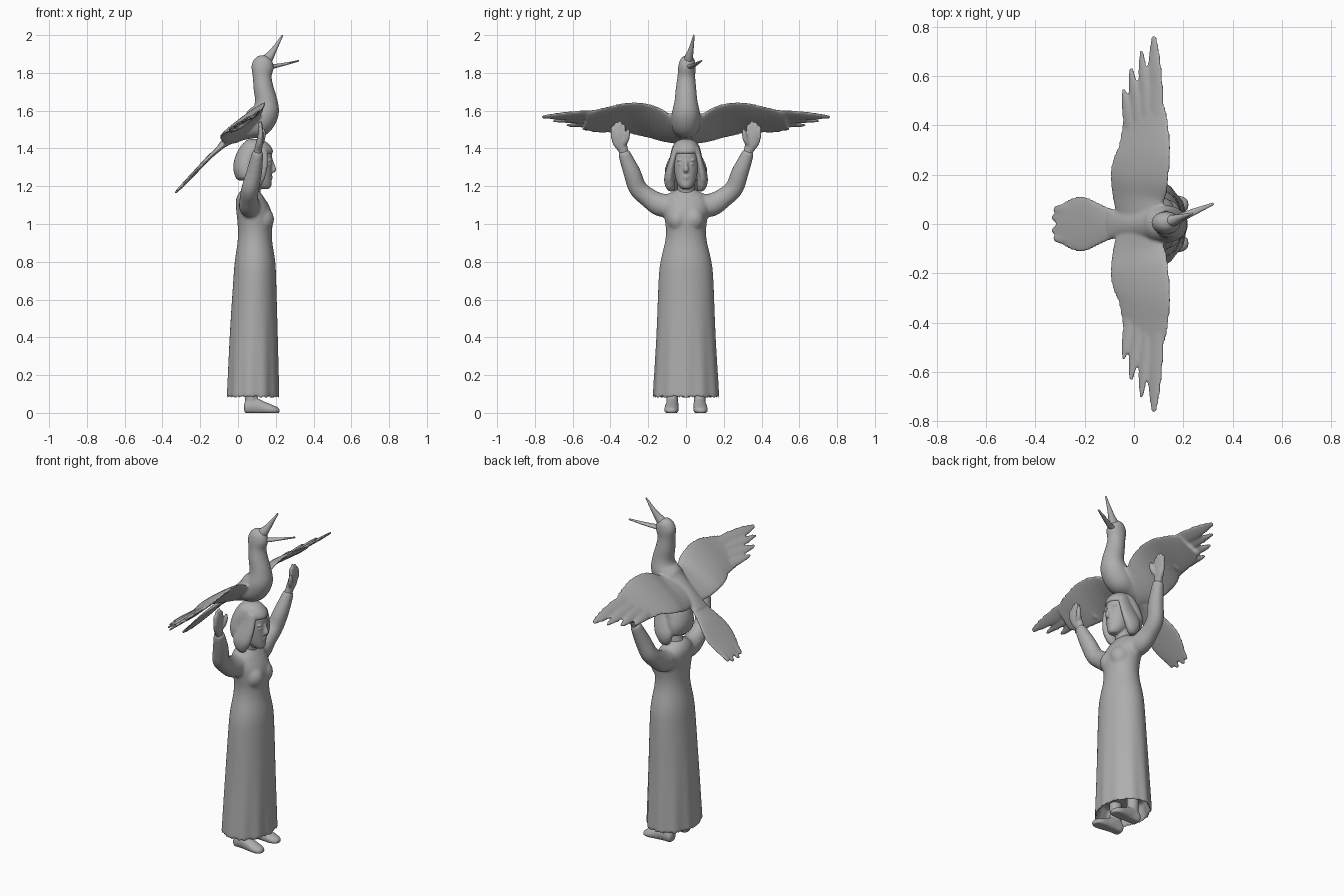
import bpy, bmesh, math
from mathutils import Vector, Matrix

# Dark grey stone
stone = bpy.data.materials.new("stone")
stone.diffuse_color = (.42, .42, .42, 1)


def spline(pts, sub):
    """Catmull-Rom resampling of station tuples."""
    out = []
    for i in range(len(pts) - 1):
        a, b, c, d = (pts[max(i - 1, 0)], pts[i], pts[i + 1], pts[min(i + 2, len(pts) - 1)])
        for s in range(sub):
            t = s / sub
            out.append([0.5 * (2 * q + (r - p) * t + (2 * p - 5 * q + 4 * r - w) * t * t
                               + (3 * q - p - 3 * r + w) * t ** 3)
                        for p, q, r, w in zip(a, b, c, d)])
    return out + [list(pts[-1])]


def loft(bm, pts, ref=(0, 1, 0), across=None, n=28, sub=5, wave=None):
    """Skin ellipses (x, y, z, r_across, r_ref) along a path and cap both ends."""
    rows = spline(pts, sub)
    rings = []
    for i, (x, y, z, ru, rv) in enumerate(rows):
        v = Vector(ref).normalized()
        if across:
            u = Vector(across)
        else:
            t = (Vector(rows[min(i + 1, len(rows) - 1)][:3]) - Vector(rows[max(i - 1, 0)][:3])).normalized()
            v = (v - t * v.dot(t)).normalized()
            u = v.cross(t)
        ring = []
        for k in range(n):
            a = 2 * math.pi * k / n
            f = 1 + (wave(z, a) if wave else 0)
            p = Vector((x, y, z)) + f * (u * max(ru, .001) * math.cos(a) + v * max(rv, .001) * math.sin(a))
            p.z = max(p.z, 0)
            ring.append(bm.verts.new(p))
        rings.append(ring)
    for a, b in zip(rings, rings[1:]):
        for k in range(n):
            bm.faces.new((a[k], a[(k + 1) % n], b[(k + 1) % n], b[k]))
    bm.faces.new(rings[0][::-1])
    bm.faces.new(rings[-1])


def stack(bm, levels, **kw):
    """Horizontal ellipses from (z, x_back, x_front, half_width)."""
    loft(bm, [((b + f) / 2, 0, z, (f - b) / 2, w) for z, b, f, w in levels], across=(1, 0, 0), **kw)


def ball(bm, c, r):
    bmesh.ops.create_uvsphere(bm, u_segments=24, v_segments=16, radius=1,
                              matrix=Matrix.Translation(c) @ Matrix.Diagonal((*r, 1)))


def make(name, bm, voxel=.006, smooth=3):
    """Turn overlapping lofts into one fused, smooth object."""
    bmesh.ops.recalc_face_normals(bm, faces=bm.faces)
    me = bpy.data.meshes.new(name)
    bm.to_mesh(me)
    bm.free()
    me.materials.append(stone)
    for p in me.polygons:
        p.use_smooth = True
    ob = bpy.data.objects.new(name, me)
    bpy.context.collection.objects.link(ob)
    if voxel:
        m = ob.modifiers.new("fuse", 'REMESH')
        m.mode, m.voxel_size, m.use_smooth_shade = 'VOXEL', voxel, True
        s = ob.modifiers.new("soften", 'SMOOTH')
        s.factor, s.iterations = .5, smooth


# Gown with a hollow, folded hem
bm = bmesh.new()
folds = lambda z, a: .025 * max(0, 1 - z / .6) * math.cos(11 * a + .6 * math.sin(2 * a))
stack(bm, [(.17, -.03, .185, .14), (.12, -.04, .195, .153), (.085, -.052, .207, .166), (.085, -.06, .216, .174),
           (.13, -.058, .215, .172), (.4, -.045, .21, .157), (.7, -.025, .202, .145), (.8, -.017, .197, .135),
           (.9, -.003, .182, .112), (.96, 0, .18, .106), (1.02, -.004, .184, .112), (1.08, -.01, .172, .122),
           (1.13, -.01, .145, .115), (1.165, .005, .12, .08), (1.185, .03, .1, .045)], n=96, sub=5, wave=folds)
for s in (1, -1):
    ball(bm, (.125, s * .043, 1.025), (.066, .058, .068))
    # Sleeves
    loft(bm, [(.065, s * .05, 1.1, .06, .055), (.06, s * .13, 1.1, .062, .055), (.058, s * .2, 1.14, .052, .048),
              (.065, s * .255, 1.19, .049, .046), (.085, s * .285, 1.27, .046, .042),
              (.1, s * .318, 1.35, .036, .033), (.106, s * .33, 1.385, .03, .028)], ref=(1, 0, 0))
# Neckline edge
loft(bm, [(.07, -.085, 1.165, .006, .006), (.12, -.065, 1.14, .006, .006), (.153, 0, 1.11, .006, .006),
          (.12, .065, 1.14, .006, .006), (.07, .085, 1.165, .006, .006)], ref=(1, 0, 0), n=10)
make("gown", bm, .009, 4)

# Hands: closed fingers with separate thumbs
for s, side in ((1, "left"), (-1, "right")):
    bm = bmesh.new()
    loft(bm, [(.104, s * .325, 1.37, .024, .02), (.108, s * .336, 1.4, .028, .02), (.115, s * .35, 1.435, .039, .018),
              (.12, s * .358, 1.475, .04, .015), (.119, s * .361, 1.51, .035, .011),
              (.118, s * .363, 1.525, .024, .007)], ref=(1, 0, 0))
    for k, top in zip((-1.5, -.5, .5, 1.5), (1.53, 1.546, 1.54, 1.52)):
        y = .359 + k * .018
        loft(bm, [(.12, s * y, 1.455, .012, .012), (.122, s * y, 1.49, .012, .012),
                  (.118, s * (y + .001 * k), top - .01, .01, .01),
                  (.117, s * (y + .001 * k), top, .004, .004)], ref=(1, 0, 0), n=12)
    loft(bm, [(.115, s * .34, 1.415, .016, .014), (.128, s * .318, 1.445, .016, .014),
              (.135, s * .308, 1.48, .012, .012), (.135, s * .306, 1.505, .005, .005)], ref=(1, 0, 0), n=12)
    make(side + "_hand", bm, .005, 3)

    # Feet and ankles
    bm = bmesh.new()
    y = s * .073
    loft(bm, [(.032, y, .03, .015, .02), (.045, y, .03, .04, .033), (.09, y, .035, .045, .035),
              (.14, y + s * .003, .024, .036, .037), (.185, y + s * .005, .015, .026, .037),
              (.212, y + s * .005, .012, .016, .025), (.221, y + s * .005, .01, .006, .01)], across=(0, 0, 1))
    loft(bm, [(.075, y, .03, .037, .032), (.07, y, .1, .033, .03), (.07, y, .2, .035, .033)],
         across=(1, 0, 0))
    make(side + "_foot", bm, .006, 2)

# Head with neck, nose, lips, brows and eyes
bm = bmesh.new()
stack(bm, [(1.186, .12, .165, .02), (1.2, .09, .176, .036), (1.23, .06, .178, .052), (1.28, .045, .18, .062),
           (1.33, .04, .181, .066), (1.38, .04, .178, .062), (1.42, .07, .15, .04)])
loft(bm, [(.065, 0, 1.12, .055, .058), (.075, 0, 1.18, .045, .045), (.095, 0, 1.26, .045, .045)])
loft(bm, [(.175, 0, 1.345, .007, .008), (.186, 0, 1.31, .009, .01), (.191, 0, 1.288, .011, .014),
          (.182, 0, 1.276, .008, .01)], n=14)
ball(bm, (.175, 0, 1.25), (.009, .018, .005))
ball(bm, (.174, 0, 1.241), (.009, .015, .005))
for s in (1, -1):
    ball(bm, (.167, s * .029, 1.317), (.01, .014, .006))
    ball(bm, (.166, s * .03, 1.338), (.013, .02, .006))
make("head", bm, .005, 2)

# Bobbed hair with fringe and curled side locks
bm = bmesh.new()
stack(bm, [(1.23, .005, .06, .055), (1.245, -.012, .08, .085), (1.29, -.025, .1, .095), (1.34, -.02, .115, .088),
           (1.39, 0, .135, .078), (1.425, .025, .135, .064), (1.447, .05, .11, .035)])
stack(bm, [(1.372, .06, .182, .064), (1.385, .04, .186, .07), (1.41, .03, .175, .067), (1.435, .04, .15, .05),
           (1.449, .06, .12, .025)])
for s in (1, -1):
    loft(bm, [(.12, s * .052, 1.4, .02, .035), (.115, s * .07, 1.34, .018, .045), (.1, s * .083, 1.28, .024, .052),
              (.085, s * .088, 1.235, .028, .052), (.085, s * .08, 1.195, .025, .036),
              (.09, s * .068, 1.175, .008, .012)], ref=(1, 0, 0))
make("hair", bm, .007)

# Bird: body, neck and head in one sweep
bm = bmesh.new()
loft(bm, [(-.1, 0, 1.405, .014, .06), (-.03, 0, 1.46, .032, .056), (.04, 0, 1.5, .055, .066),
          (.1, 0, 1.535, .08, .077), (.143, 0, 1.59, .074, .074), (.149, 0, 1.65, .06, .061),
          (.135, 0, 1.72, .053, .054), (.128, .002, 1.78, .05, .047), (.13, .005, 1.83, .059, .046),
          (.134, .008, 1.865, .049, .04), (.137, .009, 1.885, .03, .026), (.138, .009, 1.893, .01, .01)])
# Tail fan and its feather ends
loft(bm, [(0, 0, 1.48, .02, .05), (-.09, 0, 1.408, .014, .064), (-.15, 0, 1.355, .012, .09),
          (-.2, 0, 1.303, .011, .113), (-.25, 0, 1.25, .01, .107), (-.29, 0, 1.208, .009, .086),
          (-.315, 0, 1.182, .007, .064)])
for s in (1, -1):
    for y, x, z in ((.026, -.333, 1.163), (.058, -.326, 1.172)):
        loft(bm, [(-.22, s * y, 1.282, .008, .024), (x + .03, s * y, z + .032, .007, .024),
                  (x + .008, s * y, z + .009, .007, .016), (x, s * y, z, .005, .007)], n=16)
    # Wing sheet
    chord = (.8, 0, .6)
    loft(bm, [(.04, 0, 1.5, .04, .11), (.018, s * .1, 1.51, .024, .128), (.022, s * .19, 1.542, .018, .144),
              (.04, s * .29, 1.563, .014, .136), (.045, s * .4, 1.553, .012, .118),
              (.048, s * .48, 1.546, .01, .1), (.058, s * .53, 1.546, .008, .07)], ref=chord, n=40)
    # Flight feathers: root and tip of each
    for root, tip, w in (((.09, .4, 1.585), (.08, .765, 1.566), .038), ((.05, .4, 1.556), (.03, .705, 1.545), .027),
                         ((.02, .38, 1.535), (-.013, .635, 1.522), .027), ((-.01, .34, 1.512), (-.043, .55, 1.503), .026)):
        a, b = Vector(root), Vector(tip)
        path = []
        for t, k in ((0, 1), (.4, 1.05), (.7, .85), (.92, .5), (1, .22)):
            p = a.lerp(b, t)
            path.append((p.x, s * p.y, p.z, .0085 if t < .9 else .006, w * k))
        loft(bm, path, ref=chord, n=18)
make("bird", bm, .0065, 4)

# Open beak
bm = bmesh.new()
loft(bm, [(.13, .008, 1.845, .04, .03), (.165, .016, 1.885, .025, .022), (.195, .028, 1.93, .014, .013),
          (.236, .042, 2, .004, .004)], n=18)
loft(bm, [(.135, .008, 1.835, .024, .026), (.18, .022, 1.834, .013, .018), (.24, .048, 1.845, .008, .014),
          (.322, .082, 1.864, .004, .005)], n=18)
make("beak", bm, 0)
